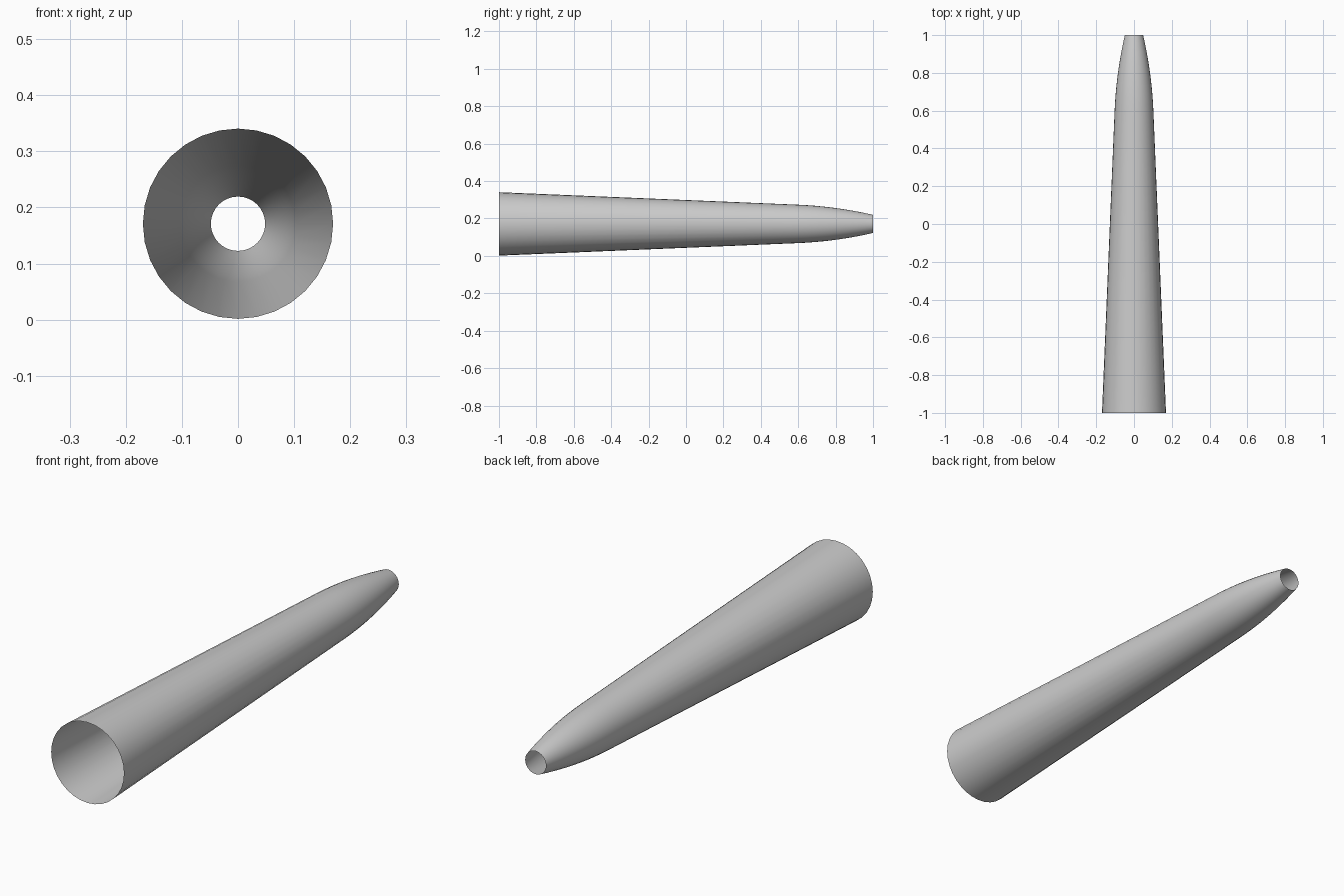
import bpy, bmesh, math

if "Cube" in bpy.data.objects:
    bpy.data.objects.remove(bpy.data.objects["Cube"])

SIDES = 32
CENTRE_Z = 0.171

# Profile (y, radius): straight taper, then a rounded nose with an open tip
profile = [(-1.0, 0.1695), (0.55, 0.1047)]
for i in range(10):
    t = 0.4 * i / 9
    profile.append((0.6 + t, 0.1026 - 0.0415 * t - 0.235 * t * t))

# Open tapered tube made of bridged rings
bm = bmesh.new()
rings = []
for y, r in profile:
    rings.append([bm.verts.new((r * math.sin(2 * math.pi * k / SIDES), y,
                                CENTRE_Z + r * math.cos(2 * math.pi * k / SIDES)))
                  for k in range(SIDES)])
for a, b in zip(rings, rings[1:]):
    for k in range(SIDES):
        n = (k + 1) % SIDES
        bm.faces.new((a[k], a[n], b[n], b[k]))
bmesh.ops.recalc_face_normals(bm, faces=bm.faces)
for f in bm.faces:
    f.smooth = True

mesh = bpy.data.meshes.new("tapered_tube")
bm.to_mesh(mesh)
bm.free()
tube = bpy.data.objects.new("tapered_tube", mesh)
bpy.context.collection.objects.link(tube)
